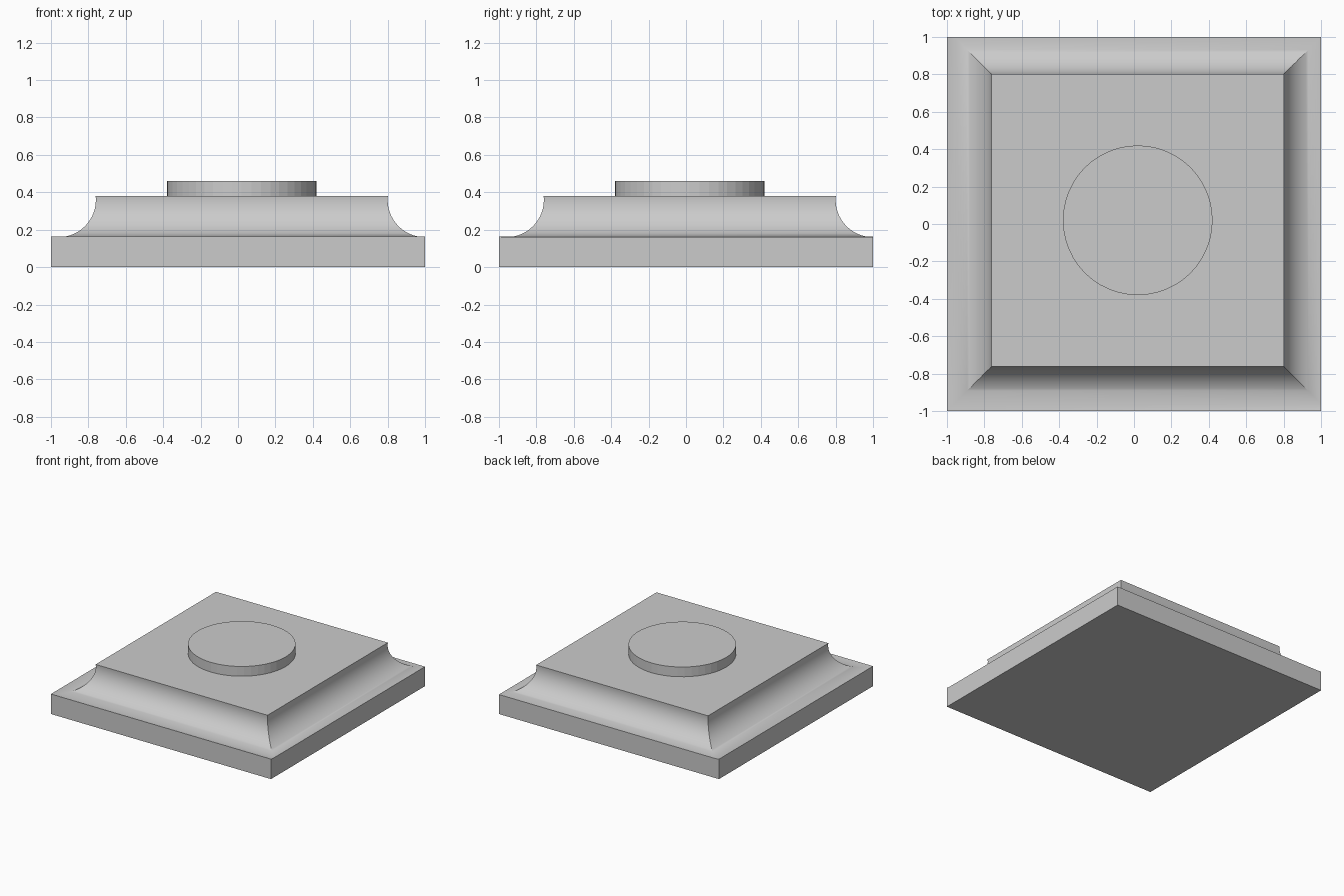
import bpy, bmesh, math

if "Cube" in bpy.data.objects:
    bpy.data.objects.remove(bpy.data.objects["Cube"])

OFF = 0.02          # the raised part sits slightly off the plinth centre
R, ZC = 0.2, 0.36   # cove radius and height of its axis


def add_object(bm, name):
    bmesh.ops.recalc_face_normals(bm, faces=bm.faces)
    mesh = bpy.data.meshes.new(name)
    bm.to_mesh(mesh)
    bm.free()
    obj = bpy.data.objects.new(name, mesh)
    bpy.context.collection.objects.link(obj)
    return obj


def ring(bm, half, z):
    return [bm.verts.new((OFF + sx * half, OFF + sy * half, z))
            for sx, sy in ((-1, -1), (1, -1), (1, 1), (-1, 1))]


# Plinth: concave cove swept around a square, running down to the base
a_top = math.asin((0.38 - ZC) / R)
a_end = -math.pi / 2 - math.asin(0.04 / R)
angles = [a_top + (-math.pi / 2 - a_top) * i / 24 for i in range(25)]
angles += [-math.pi / 2 + (a_end + math.pi / 2) * i / 3 for i in (1, 2, 3)]
profile = [(0.98 - R * math.cos(a), ZC + R * math.sin(a)) for a in angles]
profile.append((1.02, 0.0))

bm = bmesh.new()
rings = [ring(bm, h, z) for h, z in profile]
for lower, upper in zip(rings[1:], rings):
    for i in range(4):
        j = (i + 1) % 4
        bm.faces.new((lower[i], lower[j], upper[j], upper[i]))
bm.faces.new(rings[0])
bm.faces.new(rings[-1][::-1])

# Trim the right and back sides to the square base
for axis in ((1, 0, 0), (0, 1, 0)):
    bmesh.ops.bisect_plane(bm, geom=bm.verts[:] + bm.edges[:] + bm.faces[:],
                           dist=1e-5, plane_co=axis, plane_no=axis,
                           clear_outer=True)
    bmesh.ops.holes_fill(bm, edges=[e for e in bm.edges if e.is_boundary], sides=0)
plinth = add_object(bm, "plinth")
bpy.context.view_layer.objects.active = plinth
plinth.select_set(True)
bpy.ops.object.shade_smooth_by_angle(angle=math.radians(30))

# Round disc on top
bpy.ops.mesh.primitive_cylinder_add(vertices=48, radius=0.4, depth=0.08,
                                    location=(OFF, OFF, 0.42))
bpy.context.object.name = "top_disc"
